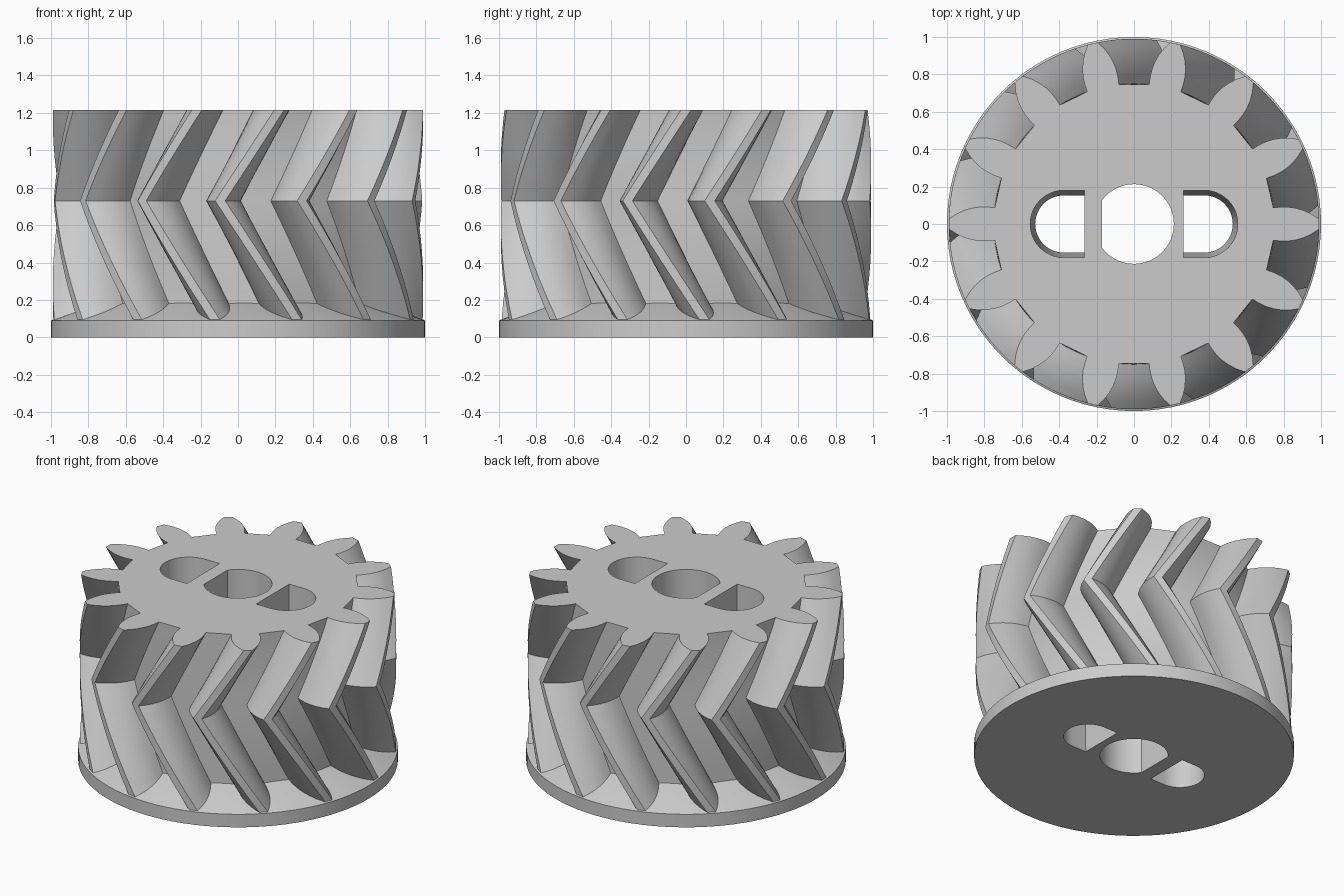
import bpy, bmesh
from math import sin, cos, pi, radians, hypot, asin, acos

cube = bpy.data.objects.get("Cube")
if cube:
    bpy.data.objects.remove(cube, do_unlink=True)

TEETH = 14
TOP, MID = 1.215, 0.73
TWIST = radians(37.9)          # helix turn per unit of height

grey = bpy.data.materials.new("Light grey")
grey.use_nodes = True
grey.diffuse_color = (0.6, 0.6, 0.6, 1)
grey.node_tree.nodes["Principled BSDF"].inputs["Base Color"].default_value = (0.6, 0.6, 0.6, 1)


def loft(name, rings):
    """Closed solid through a stack of equal-length point rings."""
    bm = bmesh.new()
    rows = [[bm.verts.new(p) for p in ring] for ring in rings]
    n = len(rows[0])
    for a, b in zip(rows, rows[1:]):
        for i in range(n):
            j = (i + 1) % n
            bm.faces.new((a[i], a[j], b[j], b[i]))
    bm.faces.new(rows[0][::-1])
    bm.faces.new(rows[-1])
    bmesh.ops.recalc_face_normals(bm, faces=bm.faces)
    mesh = bpy.data.meshes.new(name)
    bm.to_mesh(mesh)
    bm.free()
    mesh.materials.append(grey)
    obj = bpy.data.objects.new(name, mesh)
    bpy.context.collection.objects.link(obj)
    return obj


def circle(r, z, n=96):
    return [(r * cos(2 * pi * i / n), r * sin(2 * pi * i / n), z) for i in range(n)]


def combine(target, other, operation):
    """Apply a boolean and discard the helper."""
    other.hide_render = True
    mod = target.modifiers.new("cut", 'BOOLEAN')
    mod.operation, mod.solver, mod.object = operation, 'EXACT', other
    bpy.context.view_layer.objects.active = target
    bpy.ops.object.modifier_apply(modifier=mod.name)
    bpy.data.objects.remove(other, do_unlink=True)


# Tooth outline: (radius, half width) from root to tip
FLANK = [(0.75, 0.087), (0.79, 0.091), (0.83, 0.091), (0.87, 0.085),
         (0.91, 0.073), (0.95, 0.054), (0.99, 0.027)]


def gear_ring(z):
    turn = -TWIST * (TOP - MID) + TWIST * abs(z - MID)
    sides = [(r, -asin(w / r)) for r, w in FLANK]
    sides += [(r, -a) for r, a in reversed(sides)]
    return [(r * cos(a + turn + 2 * pi * k / TEETH), r * sin(a + turn + 2 * pi * k / TEETH), z)
            for k in range(TEETH) for r, a in sides]


# Herringbone gear body
STEPS = 10
levels = [0.05 + (MID - 0.05) * i / STEPS for i in range(STEPS)]
levels += [MID + (TOP - MID) * i / STEPS for i in range(STEPS + 1)]
gear = loft("herringbone_gear", [gear_ring(z) for z in levels])

# Base flange with a sloped shoulder
flange = loft("base_flange", [circle(1, 0), circle(1, 0.09), circle(0.992, 0.094),
                              circle(0.74, 0.185)])
combine(gear, flange, 'UNION')

# Central shaft bore with one flat side
BORE = 0.213
half = acos(-0.17 / BORE)


def bore_ring(z, n=48):
    return [(BORE * cos(half * (2 * i / n - 1)), BORE * sin(half * (2 * i / n - 1)), z)
            for i in range(n + 1)]


combine(gear, loft("bore_cutter", [bore_ring(-0.1), bore_ring(TOP + 0.1)]), 'DIFFERENCE')


# Pair of tapered slots, flat on the inner side and round on the outer
def slot_ring(side, r, z, n=24):
    arc = [(0.375 + r * cos(pi * (i / n - 0.5)), r * sin(pi * (i / n - 0.5))) for i in range(n + 1)]
    return [(side * x, y, z) for x, y in [(0.265, -r)] + arc + [(0.265, r)]]


for side in (-1, 1):
    cutter = loft("slot_cutter", [slot_ring(side, 0.151, -0.1), slot_ring(side, 0.182, TOP + 0.1)])
    combine(gear, cutter, 'DIFFERENCE')

# Smooth shading with crisp edges
bpy.ops.object.select_all(action='DESELECT')
gear.select_set(True)
bpy.context.view_layer.objects.active = gear
bpy.ops.object.shade_smooth_by_angle(angle=radians(25))
